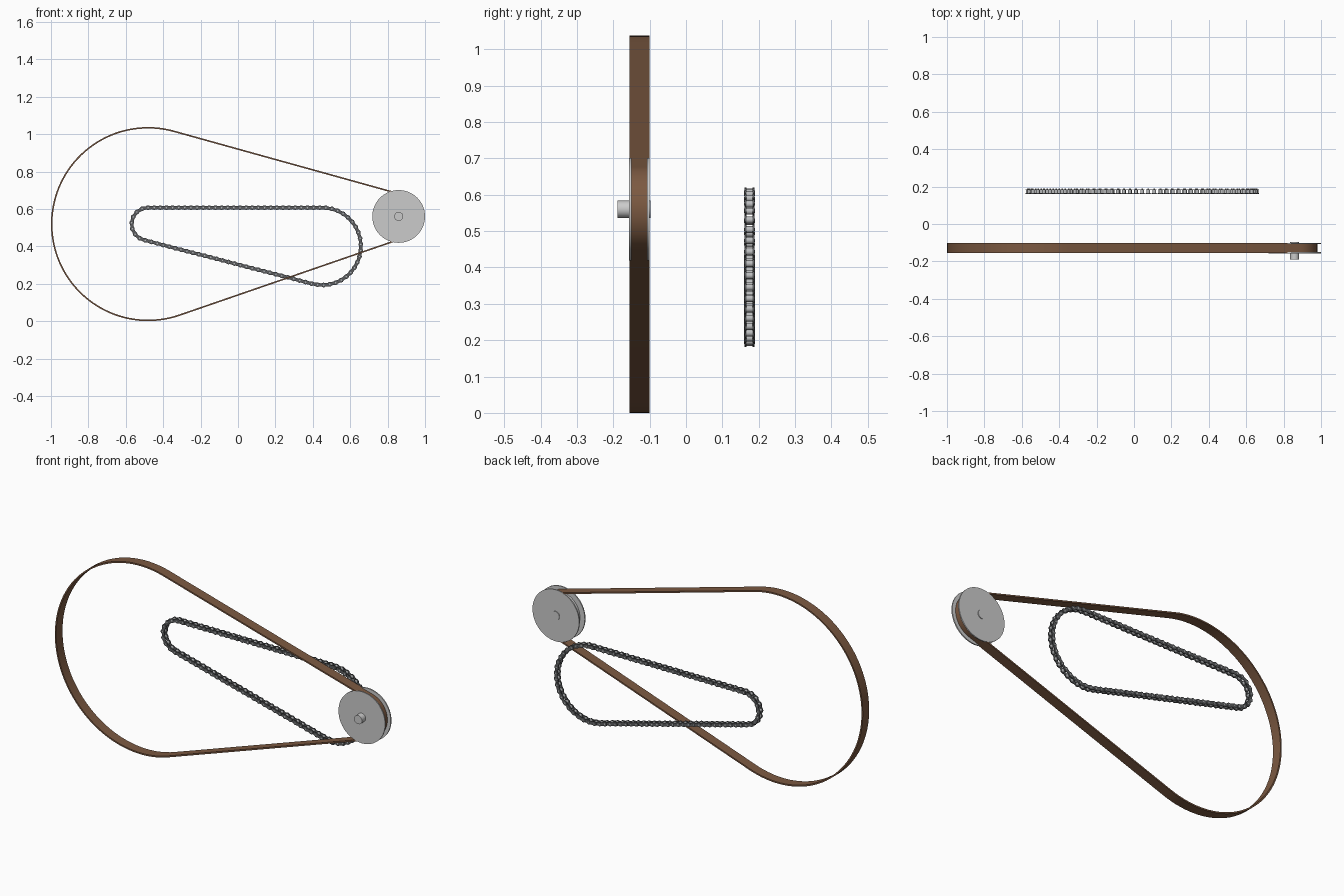
import bpy, bmesh, math
from mathutils import Matrix, Vector

if "Cube" in bpy.data.objects:
    bpy.data.objects.remove(bpy.data.objects["Cube"])


def material(name, r, g, b):
    m = bpy.data.materials.new(name)
    m.diffuse_color = (r, g, b, 1)
    m.use_nodes = True
    m.node_tree.nodes["Principled BSDF"].inputs["Base Color"].default_value = m.diffuse_color
    return m


BROWN = material("belt brown", 0.20, 0.10, 0.053)
SILVER = material("pulley silver", 0.60, 0.60, 0.60)
DARK = material("chain plate dark grey", 0.10, 0.105, 0.11)
STEEL = material("chain roller steel", 0.50, 0.51, 0.52)


def finish(name, bm, mat, angle=35):
    bmesh.ops.recalc_face_normals(bm, faces=bm.faces)
    me = bpy.data.meshes.new(name)
    bm.to_mesh(me)
    bm.free()
    me.materials.append(mat)
    ob = bpy.data.objects.new(name, me)
    bpy.context.collection.objects.link(ob)
    bpy.ops.object.select_all(action='DESELECT')
    ob.select_set(True)
    bpy.context.view_layer.objects.active = ob
    bpy.ops.object.shade_smooth_by_angle(angle=math.radians(angle))
    return ob


def arc(c, r, a0, a1, n):
    """Points (x, z) along an arc."""
    return [Vector((c[0] + r * math.cos(a0 + (a1 - a0) * i / n),
                    c[1] + r * math.sin(a0 + (a1 - a0) * i / n))) for i in range(n + 1)]


def wrap(c1, r1, c2, r2, n1, n2):
    """Closed loop pulled tight around two wheels."""
    d = Vector(c2) - Vector(c1)
    phi = math.atan2(d.y, d.x)
    a = math.acos((r1 - r2) / d.length)
    return (arc(c1, r1, phi + a, phi + 2 * math.pi - a, n1)
            + arc(c2, r2, phi - a, phi + a, n2))


def resample(pts, n):
    """n points equally spaced along a closed loop."""
    segs = [(p, q, (q - p).length) for p, q in zip(pts, pts[1:] + pts[:1])]
    step = sum(s[2] for s in segs) / n
    out, walked = [], 0.0
    for p, q, length in segs:
        while len(out) < n and len(out) * step < walked + length:
            out.append(p.lerp(q, (len(out) * step - walked) / length))
        walked += length
    return out


def bridge_rings(bm, rings):
    """Join rings of vertices into a closed tube loop."""
    for ra, rb in zip(rings, rings[1:] + rings[:1]):
        for i in range(len(ra)):
            j = (i + 1) % len(ra)
            bm.faces.new((ra[i], ra[j], rb[j], rb[i]))


def add_prism(bm, outline, y0, y1):
    """Extrude an (x, z) outline from y0 to y1."""
    lo = [bm.verts.new((p.x, y0, p.y)) for p in outline]
    hi = [bm.verts.new((p.x, y1, p.y)) for p in outline]
    bm.faces.new(lo)
    bm.faces.new(hi[::-1])
    for i in range(len(lo)):
        j = (i + 1) % len(lo)
        bm.faces.new((lo[i], hi[i], hi[j], lo[j]))


def circle(c, r, n):
    return arc(c, r, 0, 2 * math.pi, n)[:-1]


# Flat belt around the large rim and the small pulley
RIM, PULLEY = (-0.481, 0.519), (0.859, 0.560)
Y0, Y1 = -0.156, -0.101
outer = wrap(RIM, 0.519, PULLEY, 0.121, 72, 32)
inner = wrap(RIM, 0.511, PULLEY, 0.113, 72, 32)
bm = bmesh.new()
rings = [[bm.verts.new((p.x, y, p.y)) for p, y in ((o, Y0), (o, Y1), (i, Y1), (i, Y0))]
         for o, i in zip(outer, inner)]
bridge_rings(bm, rings)
finish("drive_belt", bm, BROWN)

# Grooved pulley, turned from a profile of (radius, y)
FL = 0.006
profile = [(0, Y0 - .0005), (0.141, Y0 - .0005), (0.141, Y0 + FL), (0.112, Y0 + FL),
           (0.112, Y1 - FL), (0.141, Y1 - FL), (0.141, Y1 + .0005), (0, Y1 + .0005)]
bm = bmesh.new()
vs = [bm.verts.new((r, y, 0)) for r, y in profile]
es = [bm.edges.new(e) for e in zip(vs, vs[1:])]
bmesh.ops.spin(bm, geom=vs + es, cent=(0, 0, 0), axis=(0, 1, 0),
               angle=2 * math.pi, steps=64, use_duplicate=False)
bmesh.ops.remove_doubles(bm, verts=bm.verts, dist=1e-5)
bmesh.ops.translate(bm, verts=bm.verts, vec=(PULLEY[0], 0, PULLEY[1]))
finish("pulley", bm, SILVER)

# Pulley shaft
bm = bmesh.new()
add_prism(bm, circle(PULLEY, 0.024, 20), -0.189, -0.097)
finish("pulley_shaft", bm, SILVER)

# Roller chain: pins evenly spaced round two sprockets
LINKS, CY = 86, 0.1745
joints = resample(wrap(RIM, 0.088, (0.45, 0.40), 0.207, 120, 160), LINKS)


def plate_outline(p, q, r, waist):
    """Waisted link plate between two pins."""
    d = q - p
    a = math.atan2(d.y, d.x)
    side = Vector((-d.y, d.x)).normalized() * waist
    mid = (p + q) / 2
    return (arc(p, r, a + 0.9, a + 2 * math.pi - 0.9, 10) + [mid - side]
            + arc(q, r, a + math.pi + 0.9, a + 3 * math.pi - 0.9, 10) + [mid + side])


plates = {"chain_inner_plates": (0, 0.0085), "chain_outer_plates": (1, 0.0113)}
for name, (start, off) in plates.items():
    bm = bmesh.new()
    for k in range(start, LINKS, 2):
        shape = plate_outline(joints[k], joints[(k + 1) % LINKS], 0.0125, 0.0085)
        for s in (-1, 1):
            add_prism(bm, shape, CY + s * off, CY + s * (off + 0.0024))
    finish(name, bm, DARK, 30)

# Rollers between the plates, and pins right through
for name, r, half, sides in (("chain_rollers", 0.0095, 0.0085, 12),
                             ("chain_pins", 0.0042, 0.0148, 8)):
    bm = bmesh.new()
    for p in joints:
        add_prism(bm, circle(p, r, sides), CY - half, CY + half)
    finish(name, bm, STEEL, 50)
